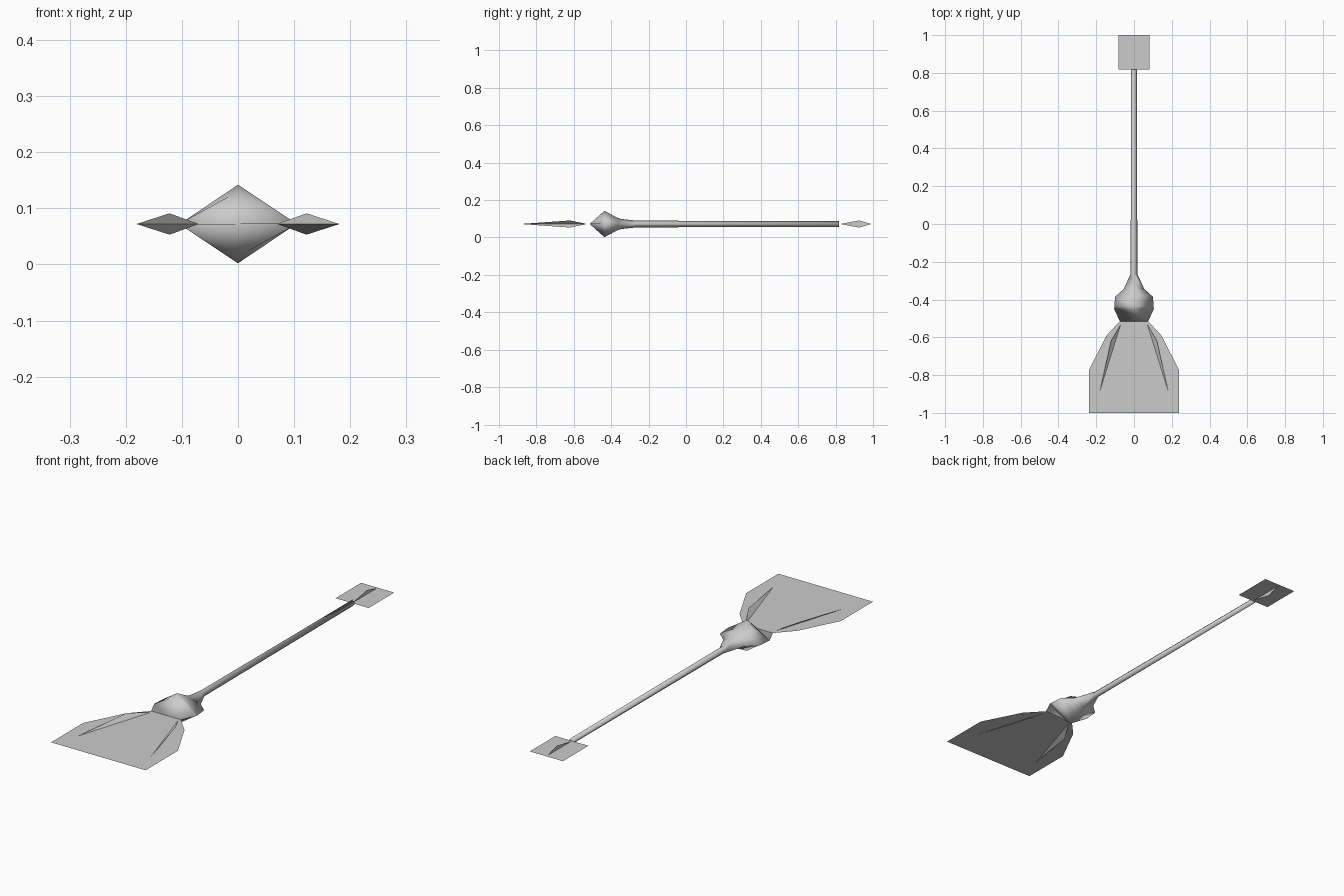
import bpy
import bmesh

cube = bpy.data.objects.get("Cube")
if cube:
    bpy.data.objects.remove(cube, do_unlink=True)

MID = 0.072  # height of the long axis

grey = bpy.data.materials.new("plain_grey")
grey.use_nodes = True
colour = (0.6, 0.6, 0.6, 1.0)
grey.diffuse_color = colour
grey.node_tree.nodes["Principled BSDF"].inputs["Base Color"].default_value = colour


def make_part(name, points, faces, smooth=False, solid=False):
    """Build one mesh part; heights are measured from the long axis."""
    bm = bmesh.new()
    verts = [bm.verts.new((x, y, z + MID)) for x, y, z in points]
    for face in faces:
        bm.faces.new([verts[i] for i in face]).smooth = smooth
    if solid:
        bmesh.ops.remove_doubles(bm, verts=bm.verts, dist=0.0005)
        bmesh.ops.recalc_face_normals(bm, faces=bm.faces)
    mesh = bpy.data.meshes.new(name)
    bm.to_mesh(mesh)
    bm.free()
    mesh.materials.append(grey)
    obj = bpy.data.objects.new(name, mesh)
    bpy.context.collection.objects.link(obj)
    return obj


def loft(name, sections):
    """Four-sided diamond sections (y, half width, half height) joined along y."""
    points, faces = [], []
    for y, w, h in sections:
        points += [(w, y, 0), (0, y, h), (-w, y, 0), (0, y, -h)]
    for s in range(len(sections) - 1):
        for k in range(4):
            a, b = s * 4 + k, s * 4 + (k + 1) % 4
            faces.append((a, b, b + 4, a + 4))
    last = len(points) - 4
    if sections[0][2] > 0.001:
        faces.append((3, 2, 1, 0))
    else:
        # the front pinches to a flat edge
        points[1], points[3] = (0, sections[0][0], 0), (0, sections[0][0], 0)
    faces.append(tuple(range(last, last + 4)))
    return make_part(name, points, faces, smooth=True, solid=True)


def plate(name, half_outline):
    """Flat horizontal sheet from the +x half of its outline, front to back."""
    right = [(x, y, 0) for x, y in half_outline]
    left = [(-x, y, 0) for x, y in reversed(half_outline)]
    points = right + left
    return make_part(name, points, [tuple(range(len(points)))])


def fin(name, start, peak, end, h):
    """Thin diamond card standing across a plate."""
    points = [(*start, 0), (*peak, h), (*end, 0), (*peak, -h)]
    return make_part(name, points, [(0, 1, 2), (0, 2, 3)])


# Swollen head and long shaft
loft("head_and_shaft", [
    (-0.515, 0.075, 0.0), (-0.45, 0.105, 0.058), (-0.435, 0.104, 0.070),
    (-0.385, 0.100, 0.043), (-0.36, 0.072, 0.031), (-0.345, 0.055, 0.027),
    (-0.265, 0.018, 0.018), (0.818, 0.015, 0.015)])

# Wide fan at the front and its two upright cards
plate("front_fan", [(0.237, -1.0), (0.237, -0.77), (0.145, -0.59), (0.075, -0.515)])
for side, sign in (("left", 1), ("right", -1)):
    fin(f"fan_card_{side}", (sign * 0.07, -0.53), (sign * 0.122, -0.62),
        (sign * 0.181, -0.885), 0.019)

# Square sheet at the back with one upright card
plate("tail_sheet", [(0.083, 0.817), (0.083, 1.0)])
fin("tail_card", (0, 0.825), (0, 0.925), (0, 0.99), 0.019)
